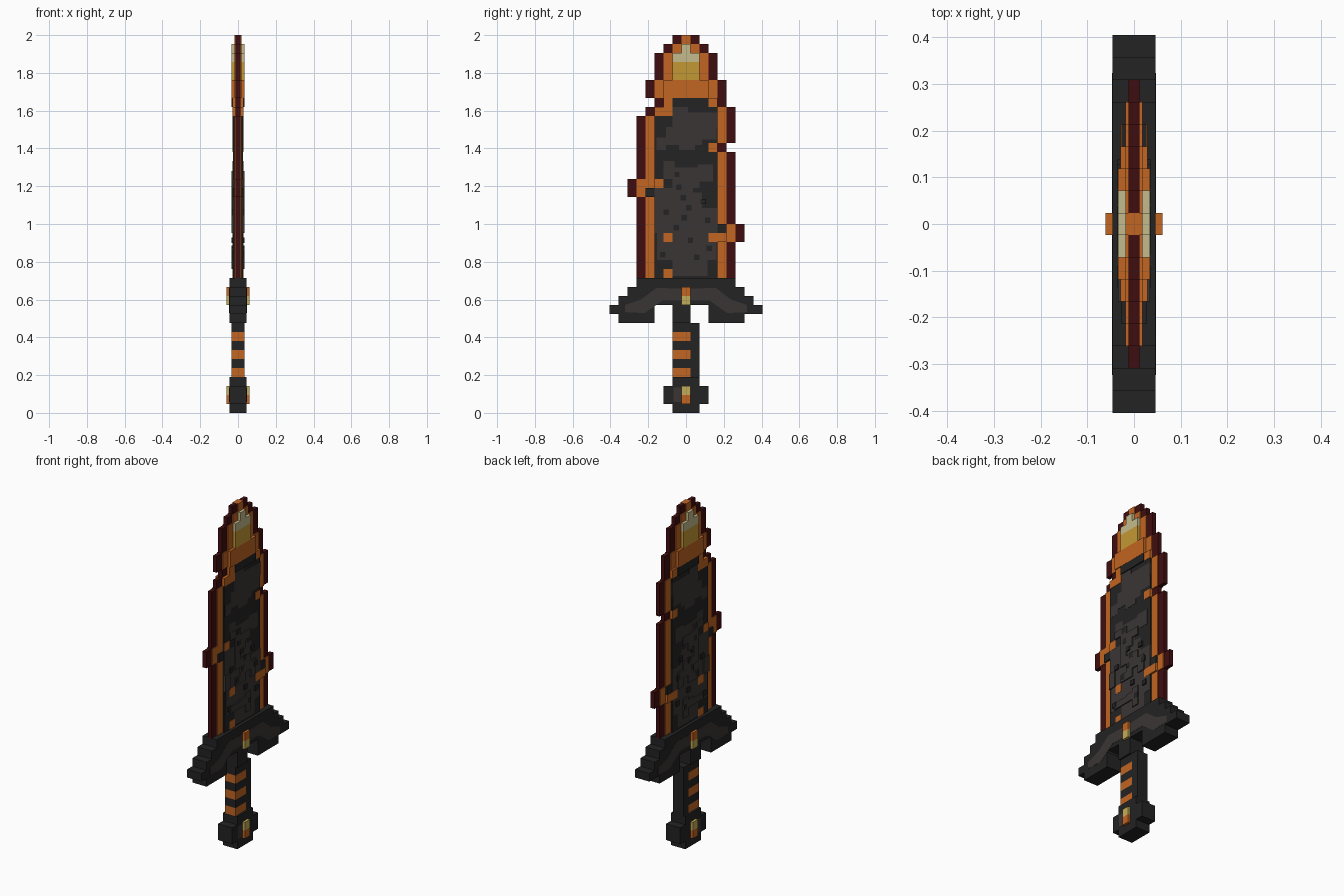
import bpy, bmesh

V = 2 / 42  # one grid cell


def material(name, rgb):
    lin = [((c / 255 + 0.055) / 1.055) ** 2.4 for c in rgb]
    m = bpy.data.materials.new(name)
    m.diffuse_color = (*lin, 1)
    return m


DARK = material("charcoal", (35, 35, 35))
STONE = material("warm grey", (59, 53, 53))
ORANGE = material("ember orange", (194, 101, 34))
RED = material("dark red", (64, 13, 16))
GOLD = material("gold", (196, 152, 52))
CREAM = material("cream", (196, 187, 140))
YELLOW = material("pale yellow", (196, 172, 88))


def finish(name, bm, mat):
    bmesh.ops.recalc_face_normals(bm, faces=bm.faces)
    me = bpy.data.meshes.new(name)
    bm.to_mesh(me)
    bm.free()
    me.materials.append(mat)
    bpy.context.collection.objects.link(bpy.data.objects.new(name, me))


def part(name, mat, half, *boxes):
    """Boxes (y0, y1, z0, z1) in grid cells, each reaching +-half in x."""
    bm = bmesh.new()
    for y0, y1, z0, z1 in boxes:
        new = bmesh.ops.create_cube(bm, size=1)["verts"]
        for v in new:
            v.co.x *= 2 * half
            v.co.y = (y1 if v.co.y > 0 else y0) * V
            v.co.z = (z1 if v.co.z > 0 else z0) * V
    finish(name, bm, mat)


def plate(name, mat, half, outline):
    """Flat polygon on both broad sides, mirrored in y as well."""
    bm = bmesh.new()
    for s in (-1, 1):
        lo = [bm.verts.new((-half, s * y * V, z * V)) for y, z in outline]
        hi = [bm.verts.new((half, s * y * V, z * V)) for y, z in outline]
        bm.faces.new(lo)
        bm.faces.new(hi)
        n = len(outline)
        for i in range(n):
            j = (i + 1) % n
            bm.faces.new((lo[i], lo[j], hi[j], hi[i]))
    finish(name, bm, mat)


# Thin jagged cutting edge
part("blade_edge", RED, 0.012,
     (-1.5, -0.5, 41, 42), (0.5, 1.5, 41, 42), (-2.5, 2.5, 40, 41),
     (-3.5, 3.5, 37, 40), (-4.5, 4.5, 35, 37), (-3.5, 4.5, 34, 35),
     (-4.5, 5.5, 33, 34), (-5.5, 5.5, 30, 33), (-5.5, 4.5, 29, 30),
     (-5.5, 5.5, 15, 29), (-6.5, -5.5, 24, 26), (5.5, 6.5, 19, 21))

# Glowing layer inside the edge
part("blade_glow", ORANGE, 0.018,
     (-0.5, 0.5, 41, 42), (-1.5, 1.5, 40, 41), (-2.5, 2.5, 37, 40),
     (-3.5, 3.5, 35, 37), (-2.5, 3.5, 34, 35), (-3.5, 4.5, 33, 34),
     (-4.5, 4.5, 30, 33), (-4.5, 3.5, 29, 30), (-4.5, 4.5, 15, 29),
     (-5.5, -4.5, 24, 26), (4.5, 5.5, 19, 21))

# Stone body
part("blade_body", DARK, 0.027,
     (-3.5, 3.5, 30, 33), (-3.5, 2.5, 29, 30), (-3.5, 3.5, 15, 29),
     (-1.5, 3.5, 33, 34), (-4.5, -3.5, 24, 25), (3.5, 4.5, 20, 21))
part("blade_body_top", DARK, 0.034, (-1.5, 2.5, 34, 35))
part("blade_upper_stone", STONE, 0.028,
     (-1.5, 0.2, 31.8, 34), (0.2, 3.5, 31.8, 33.4), (-2.2, 1.8, 29.8, 31.8),
     (1.8, 3.4, 30.4, 31.8), (-3.3, -2.2, 29.2, 30.6),
     (-0.8, 1, 29.2, 29.8))
part("blade_lower_stone", STONE, 0.028,
     (-2.5, -1.3, 26, 28), (-1.3, 1.3, 25.5, 27.3), (1.3, 3, 25.7, 27.6),
     (-3.5, 0.8, 20, 25), (0.8, 3.5, 20, 22.8), (-3.2, 3.4, 17, 20),
     (-1.5, 2.4, 15.2, 17), (0.8, 1.8, 22.8, 24.5))

# Dark pits in the stone
pits = [(-1, 26.5), (-0.3, 23.9), (0.3, 22.8), (-2.2, 22.3), (1.9, 23.5),
        (-1.1, 20.6), (2.4, 21.4), (1.2, 17.3), (2.6, 18.3), (-2.6, 17.6),
        (-0.2, 21.7), (0.5, 19.2), (-0.8, 25.1)]
part("blade_pits", DARK, 0.0355,
     *[(y - 0.3, y + 0.3, z - 0.3, z + 0.3) for y, z in pits])

# Raised stone chips
part("blade_chips", STONE, 0.0345,
     (-2.5, -0.5, 26, 26.9), (-1.5, 0.5, 24, 26), (0.5, 1.5, 25, 26),
     (-3.5, -2.5, 20, 22), (-0.5, 1.5, 21, 23), (-1.5, -0.5, 22, 24),
     (1.5, 2.5, 20, 22), (-1.5, 0.5, 20, 21), (-0.5, 0.5, 17, 18),
     (0.5, 1.5, 16, 18.4), (-2.5, -0.5, 17, 17.8))

# Ember cells breaking through the stone
part("blade_embers", ORANGE, 0.029,
     (-3.5, -2.5, 25, 26), (-2.5, -1.5, 19, 20), (-2.5, -1.5, 15, 16),
     (2.5, 4.5, 19, 20), (2.5, 3.5, 29, 30), (-3.5, -1.5, 33, 34),
     (-2.5, -1.5, 34, 35), (2.5, 3.5, 34, 35))

# Molten tip
part("tip_collar", ORANGE, 0.0345, (-2.5, 2.5, 35, 37))
part("tip_gold", GOLD, 0.0345, (-1.5, 1.5, 37, 39))
part("tip_cream", CREAM, 0.0345, (-1.5, 1.5, 39, 40), (-0.5, 0.5, 40, 41))

# Guard with pale wings
part("guard", DARK, 0.046,
     (-5.5, 5.5, 14, 15), (-6.5, 6.5, 13, 14), (-7.5, 7.5, 12, 13),
     (-8.5, -3.5, 11, 12), (2.5, 8.5, 11, 12),
     (-7.5, -3.5, 10, 11), (2.5, 6.5, 10, 11), (-1.5, 0.5, 10, 12))
plate("guard_wings", STONE, 0.047,
      [(0.5, 13.8), (3.3, 13.9), (5, 12.6), (6.8, 12), (6.8, 11.2),
       (4.6, 11.1), (2.6, 12.5), (0.5, 12.5)])

# Grip with three wraps
part("grip", DARK, 0.0345,
     (0.5, 1.5, 4, 10), *[(-1.5, 0.5, z, z + 1) for z in (5, 7, 9)])
part("grip_wraps", ORANGE, 0.0345,
     *[(-1.5, 0.5, z, z + 1) for z in (4, 6, 8)])

# Pommel
part("pommel", DARK, 0.046,
     (-1.5, 1.5, 0, 1), (-2.5, 2.5, 1, 3), (-1.5, 1.5, 3, 4))
part("pommel_patch", STONE, 0.047, (-1.4, -0.5, 1.2, 2.8))

# Gems on guard and pommel
part("gem_orange", ORANGE, 0.061, (-0.5, 0.5, 13, 14), (-0.5, 0.5, 1, 2))
part("gem_yellow", YELLOW, 0.061, (-0.5, 0.5, 12, 13), (-0.5, 0.5, 2, 3))
